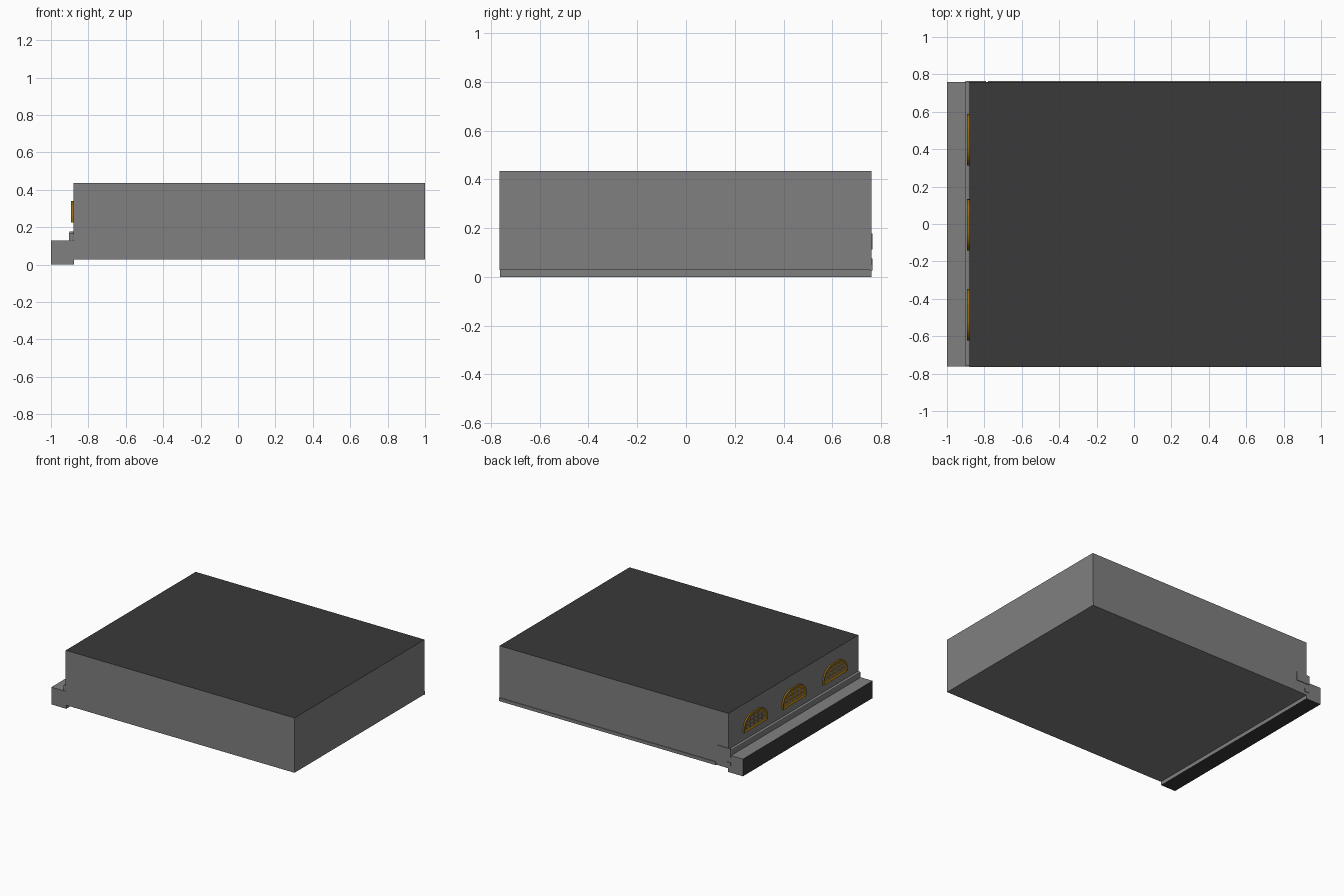
import bpy, bmesh, math

if "Cube" in bpy.data.objects:
    bpy.data.objects.remove(bpy.data.objects["Cube"])


def material(name, rgb):
    m = bpy.data.materials.new(name)
    m.diffuse_color = (*rgb, 1)
    m.use_nodes = True
    m.node_tree.nodes["Principled BSDF"].inputs["Base Color"].default_value = m.diffuse_color
    return m


GRAY = material("mid gray", (0.216, 0.216, 0.216))
DARK = material("dark gray", (0.041, 0.041, 0.041))
GOLD = material("dull gold", (0.30, 0.15, 0.006))


def box(name, lo, hi, mats, dark_rule=None):
    """Box between two corners; faces passing dark_rule(normal) take the second material."""
    bm = bmesh.new()
    bmesh.ops.create_cube(bm, size=1)
    for v in bm.verts:
        v.co = [lo[i] + (v.co[i] + 0.5) * (hi[i] - lo[i]) for i in range(3)]
    bm.normal_update()
    for f in bm.faces:
        f.material_index = int(bool(dark_rule and dark_rule(f.normal)))
    return finish(name, bm, mats)


def finish(name, bm, mats):
    me = bpy.data.meshes.new(name)
    bm.to_mesh(me)
    bm.free()
    for m in mats:
        me.materials.append(m)
    ob = bpy.data.objects.new(name, me)
    bpy.context.collection.objects.link(ob)
    return ob


def d_outline(cy, z0, w, h, steps=10):
    """Flat-bottomed vent outline with large rounded upper corners."""
    r_y, r_z = w * 0.36, h * 0.8
    pts = [(cy - w / 2, z0), (cy + w / 2, z0)]
    for side in (1, -1):
        for i in range(steps + 1):
            a = math.pi / 2 * (i if side == 1 else steps - i) / steps
            pts.append((cy + side * (w / 2 - r_y + r_y * math.cos(a)),
                        z0 + h - r_z + r_z * math.sin(a)))
    return pts


def vent(name, cy):
    z0, w, h = 0.225, 0.275, 0.115
    # gold plate with a raised rim
    bm = bmesh.new()
    face = bm.faces.new([bm.verts.new((-0.879, y, z)) for y, z in d_outline(cy, z0, w, h)])
    if face.normal.x > 0 or face.calc_center_median().x > 0:
        face.normal_flip()
    ext = bmesh.ops.extrude_face_region(bm, geom=[face])
    bmesh.ops.translate(bm, verts=[g for g in ext["geom"] if isinstance(g, bmesh.types.BMVert)],
                        vec=(-0.013, 0, 0))
    front = next(g for g in ext["geom"] if isinstance(g, bmesh.types.BMFace))
    bmesh.ops.recalc_face_normals(bm, faces=bm.faces)
    bmesh.ops.inset_region(bm, faces=[front], thickness=0.014)
    bmesh.ops.translate(bm, verts=front.verts, vec=(0.006, 0, 0))
    finish(name + "_frame", bm, [GOLD])
    # gray openings between the bars, fewer in the top row
    bm = bmesh.new()
    for row, count in enumerate((5, 5, 3)):
        for col in range(count):
            y = cy + (col - (count - 1) / 2) * 0.047
            z = z0 + 0.030 + row * 0.028
            ret = bmesh.ops.create_cube(bm, size=1)
            for v in ret["verts"]:
                v.co = (-0.886 + v.co.x * 0.004, y + v.co.y * 0.032, z + v.co.z * 0.018)
    finish(name + "_openings", bm, [GRAY])


# main housing: dark lid face on top
box("housing", (-0.88, -0.765, 0.028), (1.0, 0.76, 0.435), [GRAY, DARK], lambda n: n.z > 0.9)

# front ledge: dark outer face and underside
box("ledge", (-1.0, -0.762, 0.0), (-0.878, 0.76, 0.128), [GRAY, DARK],
    lambda n: n.x < -0.9 or n.z < -0.9)

# rail along the inner edge of the ledge
rail = box("ledge_rail", (-0.904, -0.762, 0.126), (-0.879, 0.76, 0.17), [GRAY])
bev = rail.modifiers.new("soft_edge", "BEVEL")
bev.width, bev.segments = 0.006, 2

# side clip wrapping the rail round the corner, with its lower finger
box("clip_plate", (-0.90, 0.755, 0.112), (-0.79, 0.765, 0.178), [GRAY])
box("clip_finger", (-0.90, 0.755, 0.05), (-0.86, 0.764, 0.075), [GRAY])

# thin seam lip along the lower back edge
box("seam_lip", (-0.78, 0.755, 0.026), (1.0, 0.765, 0.05), [GRAY])

# three vents above the ledge
for side, cy in (("back", 0.45), ("middle", -0.005), ("front", -0.485)):
    vent("vent_" + side, cy)
